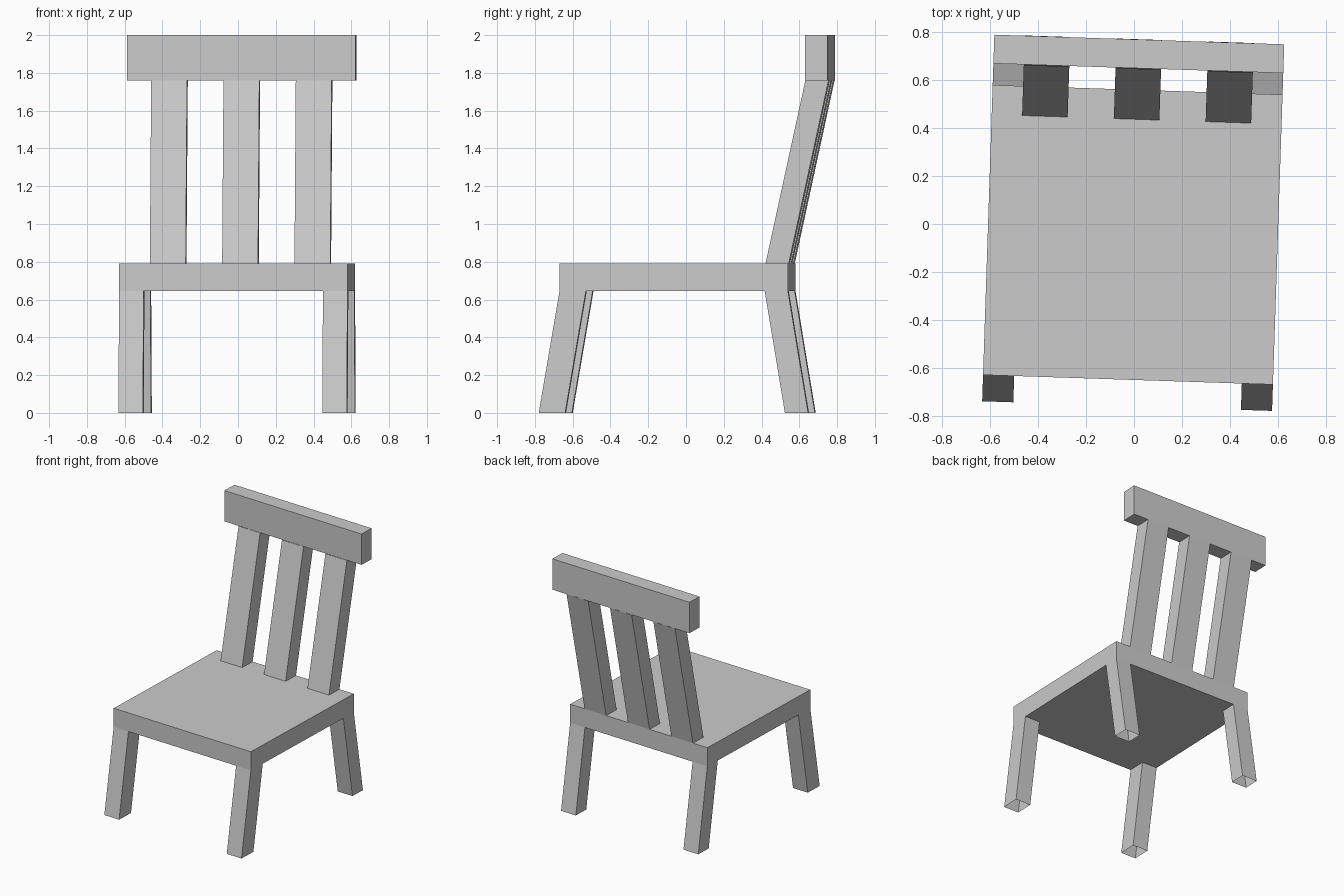
import bpy
import bmesh
import math
from mathutils import Matrix, Vector

if "Cube" in bpy.data.objects:
    bpy.data.objects.remove(bpy.data.objects["Cube"], do_unlink=True)

grey = bpy.data.materials.new("plain_grey")
grey.use_nodes = True
colour = (0.6, 0.6, 0.6, 1)
grey.diffuse_color = colour
grey.node_tree.nodes["Principled BSDF"].inputs["Base Color"].default_value = colour

# The whole chair is turned slightly about the vertical axis
PLACE = Matrix.Translation((-0.005, -0.045, 0)) @ Matrix.Rotation(math.radians(-1.9), 4, "Z")

HALF = 0.605        # half the seat width and depth
SEAT_LOW, SEAT_TOP = 0.645, 0.79
RAIL_LOW, RAIL_TOP = 1.76, 2.0


def block(name, x, y, z, lean_low=0, lean_high=0, open_ends=False):
    """Box between the (min, max) pairs; its ends may shift along y."""
    bm = bmesh.new()
    bmesh.ops.create_cube(bm, size=1)
    if open_ends:
        ends = [f for f in bm.faces if abs(f.normal.z) > 0.9]
        bmesh.ops.delete(bm, geom=ends, context="FACES_ONLY")
    for v in bm.verts:
        i, j, k = (int(c > 0) for c in v.co)
        v.co = Vector((x[i], y[j] + (lean_low, lean_high)[k], z[k]))
    bm.transform(PLACE)
    mesh = bpy.data.meshes.new(name)
    bm.to_mesh(mesh)
    bm.free()
    mesh.materials.append(grey)
    obj = bpy.data.objects.new(name, mesh)
    bpy.context.collection.objects.link(obj)
    return obj


# Seat and top rail
block("seat", (-HALF, HALF), (-HALF, HALF), (SEAT_LOW, SEAT_TOP))
block("top_rail", (-HALF, HALF), (0.695, 0.815), (RAIL_LOW, RAIL_TOP))

# Splayed hollow legs, open at the floor
for side, x in (("right", (-HALF, -HALF + 0.13)), ("left", (HALF - 0.13, HALF))):
    block("front_leg_" + side, x, (-HALF, -HALF + 0.14), (0, SEAT_LOW),
          lean_low=-0.11, open_ends=True)
    block("back_leg_" + side, x, (HALF - 0.123, HALF), (0, SEAT_LOW),
          lean_low=0.107, open_ends=True)

# Leaning back slats
for side, cx in (("right", -0.383), ("middle", 0), ("left", 0.383)):
    block("back_slat_" + side, (cx - 0.095, cx + 0.095), (HALF - 0.123, HALF),
          (SEAT_TOP, RAIL_LOW), lean_high=0.211, open_ends=True)
